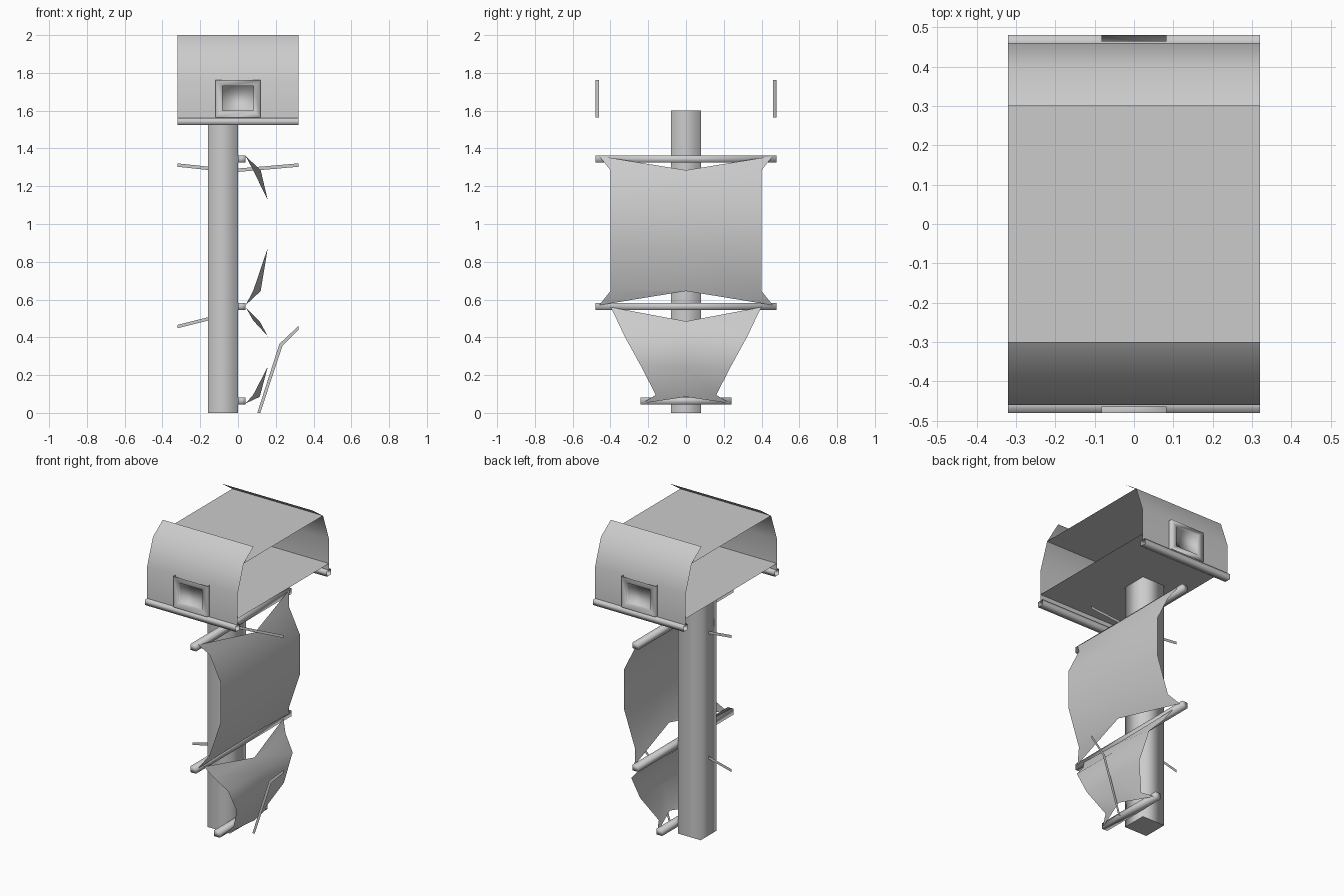
import bpy

if "Cube" in bpy.data.objects:
    bpy.data.objects.remove(bpy.data.objects["Cube"])


def make(name, verts, faces, smooth=True):
    me = bpy.data.meshes.new(name)
    me.from_pydata(verts, [], faces)
    me.update()
    if smooth:
        me.polygons.foreach_set("use_smooth", [True] * len(me.polygons))
    ob = bpy.data.objects.new(name, me)
    bpy.context.collection.objects.link(ob)
    return ob


def box(name, lo, hi):
    """Box with smooth sides running along z."""
    v = [(x, y, z) for x in (lo[0], hi[0]) for y in (lo[1], hi[1]) for z in (lo[2], hi[2])]
    f = [(0, 1, 3, 2), (4, 6, 7, 5), (0, 4, 5, 1), (2, 3, 7, 6), (0, 2, 6, 4), (1, 5, 7, 3)]
    return make(name, v, f)


def sheet_x(name, profile, closed=False, smooth=True):
    """Sweep a (y, z) profile along x as an open sheet."""
    n = len(profile)
    v = [(x, y, z) for x in (-0.32, 0.32) for y, z in profile]
    f = [(i, (i + 1) % n, n + (i + 1) % n, n + i) for i in range(n if closed else n - 1)]
    return make(name, v, f, smooth)


def sail(name, rows):
    """Rows of (edge x, edge y, edge z, middle x, middle z), mirrored over y."""
    v, f = [], []
    for ex, ey, ez, mx, mz in rows:
        v += [(ex, -ey, ez), (mx, 0, mz), (ex, ey, ez)]
    for r in range(len(rows) - 1):
        for c in range(2):
            a = r * 3 + c
            f.append((a, a + 3, a + 4, a + 1))
    return make(name, v, f)


def rope(name, path):
    """Flat strip lying in the y = 0 plane, from (x, z, dx, dz) points."""
    v, f = [], []
    for x, z, dx, dz in path:
        v += [(x - dx, 0, z - dz), (x + dx, 0, z + dz)]
    for i in range(len(path) - 1):
        f.append((2 * i, 2 * i + 2, 2 * i + 3, 2 * i + 1))
    return make(name, v, f, False)


# Mast and its flat foot
mast = [(-0.16, -0.08), (0, -0.08), (0, 0.08), (-0.16, 0.08)]
make("mast", [(x, y, z) for z in (0, 1.6) for x, y in mast],
     [(i, (i + 1) % 4, (i + 1) % 4 + 4, i + 4) for i in range(4)])
make("mast_foot", [(x, y, 0) for x, y in mast], [(3, 2, 1, 0)])

# Yards
for name, w, z in (("top_yard", 0.48, 1.325), ("middle_yard", 0.48, 0.545), ("bottom_yard", 0.24, 0.045)):
    box(name, (0, -w, z), (0.04, w, z + 0.037))

# Billowing sails
sail("upper_sail", [
    (0.04, 0.46, 1.36, 0.12, 1.285),
    (0.08, 0.40, 1.285, 0.12, 1.285),
    (0.158, 0.40, 1.125, 0.158, 1.125),
    (0.158, 0.40, 0.875, 0.158, 0.875),
    (0.08, 0.40, 0.645, 0.12, 0.645),
    (0.04, 0.46, 0.57, 0.12, 0.645)])
sail("lower_sail", [
    (0.04, 0.40, 0.56, 0.115, 0.485),
    (0.08, 0.365, 0.49, 0.115, 0.485),
    (0.158, 0.325, 0.405, 0.158, 0.405),
    (0.158, 0.237, 0.245, 0.158, 0.245),
    (0.08, 0.16, 0.095, 0.115, 0.085),
    (0.04, 0.235, 0.05, 0.115, 0.085)])

# Flat ropes
rope("upper_rope_left", [(-0.32, 1.312, 0, .009), (-0.16, 1.295, 0, .009)])
rope("upper_rope_right", [(0, 1.285, 0, .009), (0.16, 1.298, 0, .009), (0.32, 1.312, 0, .009)])
rope("lower_rope_left", [(-0.32, 0.457, 0, .009), (-0.16, 0.497, 0, .009)])
rope("lower_rope_right", [(0.11, 0, .008, 0), (0.227, 0.36, .008, -.005), (0.32, 0.45, 0, -.01)])

# Lookout floor (resting on the mast) and roof
sheet_x("lookout_floor", [(0.46, 1.602), (-0.46, 1.602)])
sheet_x("lookout_roof", [(0.40, 1.93), (-0.40, 1.93)])

for s, side in ((-1, "front"), (1, "back")):
    # Curved wall and open-ended rail under it
    wall = [(s * y, z) for y, z in ((0.46, 1.55), (0.46, 1.76), (0.40, 1.93), (0.30, 2.0))]
    sheet_x(side + "_wall", wall[::s])
    sheet_x(side + "_rail", [(s * y, z) for y, z in
            ((0.44, 1.525), (0.48, 1.525), (0.48, 1.56), (0.44, 1.56))][::s], True)
    # Window frame with a shallow recess
    v = []
    for w, y, z0, z1 in ((.12, .46, 1.565, 1.762), (.12, .48, 1.565, 1.762),
                         (.083, .48, 1.6, 1.73), (.083, .464, 1.6, 1.73)):
        v += [(-w, s * y, z0), (w, s * y, z0), (w, s * y, z1), (-w, s * y, z1)]
    f = [(1, 2, 6, 5), (3, 0, 4, 7), (12, 13, 14, 15)]
    for k in (4, 8):
        f += [(k + i, k + (i + 1) % 4, k + 4 + (i + 1) % 4, k + 4 + i) for i in range(4)]
    make(side + "_window", v, [q[::-s] for q in f])
